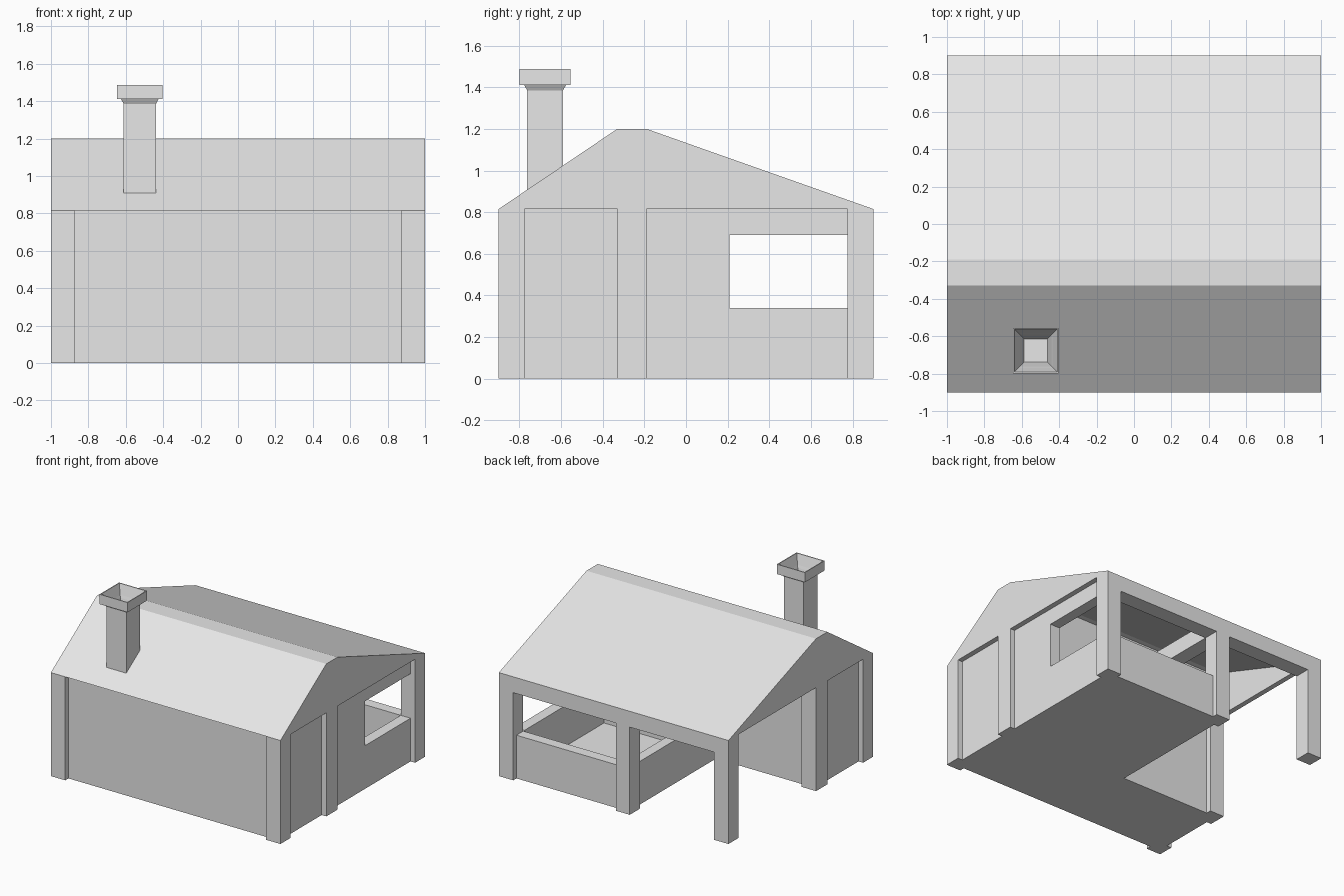
import bpy
import bmesh

cube = bpy.data.objects.get("Cube")
if cube:
    bpy.data.objects.remove(cube, do_unlink=True)

plaster = bpy.data.materials.new("plain_grey")
plaster.use_nodes = True
grey = (0.8, 0.8, 0.8, 1)
plaster.diffuse_color = grey
plaster.node_tree.nodes["Principled BSDF"].inputs["Base Color"].default_value = grey

EAVE, RIDGE, BEAM, SILL = 0.815, 1.2, 0.69, 0.34
X, Y = 1.0, 0.9            # outer half sizes
POST, INSET = 0.125, 0.04  # post width, setback of the walls
WX, WY = X - INSET, Y - INSET
IX, IY = X - POST, Y - POST
FRONT, BACK = -0.33, -0.19  # edges of the flat ridge


def finish(name, bm):
    bmesh.ops.recalc_face_normals(bm, faces=bm.faces)
    mesh = bpy.data.meshes.new(name)
    bm.to_mesh(mesh)
    bm.free()
    mesh.materials.append(plaster)
    obj = bpy.data.objects.new(name, mesh)
    bpy.context.collection.objects.link(obj)
    return obj


def prism(name, profile, x0, x1):
    """Extrude a (y, z) profile along x."""
    bm = bmesh.new()
    face = bm.faces.new([bm.verts.new((x0, y, z)) for y, z in profile])
    new = bmesh.ops.extrude_face_region(bm, geom=[face])["geom"]
    verts = [v for v in new if isinstance(v, bmesh.types.BMVert)]
    bmesh.ops.translate(bm, verts=verts, vec=(x1 - x0, 0, 0))
    return finish(name, bm)


def box(name, x0, x1, y0, y1, z0, z1):
    return prism(name, [(y0, z0), (y1, z0), (y1, z1), (y0, z1)], x0, x1)


# Roof shell with a flat ridge
outer = [(-Y, EAVE), (FRONT, RIDGE), (BACK, RIDGE), (Y, EAVE)]
inner = [(0.82, EAVE), (BACK, 1.173), (FRONT, 1.173), (-0.86, EAVE)]
prism("roof", outer + inner, -X, X)

# Parts repeated at both ends
for side, s in (("left", 1), ("right", -1)):
    prism(side + "_gable", outer, s * WX, s * X)
    for name, y0, y1 in (("front", -Y, -IY), ("middle", FRONT, BACK), ("back", IY, Y)):
        box(f"{side}_{name}_post", s * IX, s * X, y0, y1, 0, EAVE)
    box(side + "_house_wall", s * IX, s * WX, -WY, BACK - INSET, 0, EAVE)

# House walls
box("front_wall", -WX, WX, -WY, -IY, 0, EAVE + 0.01)
box("house_back_wall", -WX, WX, FRONT + 0.02, BACK - INSET, 0, RIDGE - 0.02)

# Floor under the house and the walled porch
box("house_floor", -WX, WX, -WY, BACK - INSET, 0, 0.02)
box("porch_floor", -0.1, WX, BACK - INSET, WY, 0, 0.02)

# Porch frame
box("porch_post", -0.14, -0.02, IY, Y, 0, BEAM)
box("back_beam", -X, X, IY, Y, BEAM, EAVE)
box("porch_cross_beam", -0.14, -0.02, BACK - INSET, IY, BEAM, EAVE)

# Porch walls, with an opening on the left side
box("porch_back_low_wall", -0.1, IX, IY, WY, 0, SILL)
box("porch_inner_low_wall", -0.1, -0.02, BACK - INSET, IY, 0, SILL)
box("porch_side_low_wall", IX, WX, 0.21, IY, 0, SILL)
box("porch_side_wall", IX, WX, BACK - INSET, 0.21, 0, EAVE)
box("porch_side_lintel", IX, WX, 0.21, IY, BEAM, EAVE)

# Chimney: square rings from the ground, over the cap and down the flue
rings = [(0.086, 0), (0.086, 1.385), (0.1, 1.41), (0.122, 1.41), (0.122, 1.487),
         (0.115, 1.487), (0.092, 1.41), (0.085, 1.39), (0.062, 1.3)]
bm = bmesh.new()
loops = [[bm.verts.new((-0.525 + r * i, -0.677 + r * j, z))
          for i, j in ((-1, -1), (1, -1), (1, 1), (-1, 1))] for r, z in rings]
for a, b in zip(loops, loops[1:]):
    for k in range(4):
        n = (k + 1) % 4
        bm.faces.new((a[k], a[n], b[n], b[k]))
bm.faces.new(loops[0])
bm.faces.new(loops[-1])
finish("chimney", bm)
